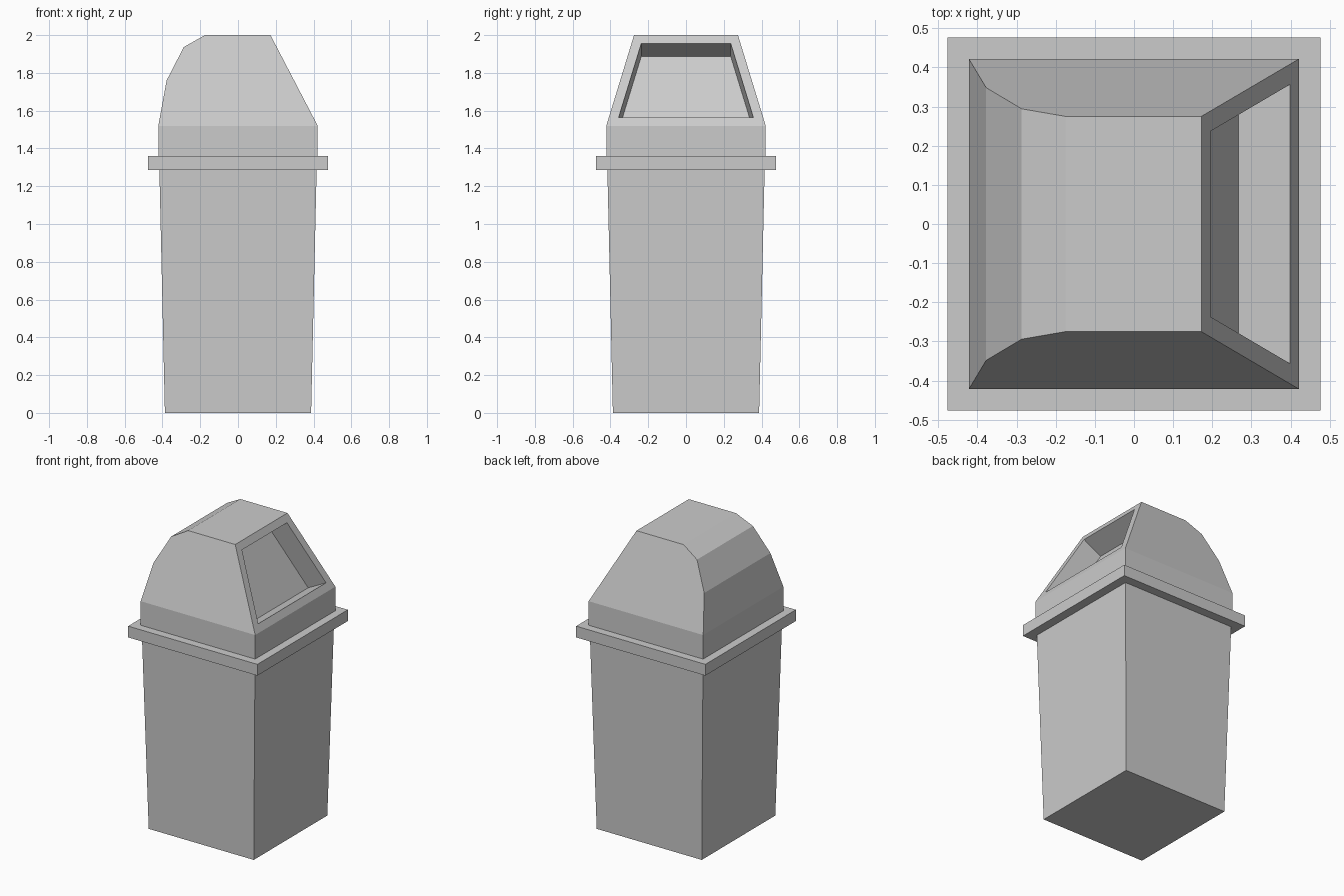
import bpy
import bmesh

cube = bpy.data.objects.get("Cube")
if cube:
    bpy.data.objects.remove(cube, do_unlink=True)

grey = bpy.data.materials.new("light_grey")
grey.use_nodes = True
grey.diffuse_color = (0.6, 0.6, 0.6, 1)
grey.node_tree.nodes["Principled BSDF"].inputs["Base Color"].default_value = (0.6, 0.6, 0.6, 1)


def finish(name, bm):
    mesh = bpy.data.meshes.new(name)
    bm.to_mesh(mesh)
    bm.free()
    mesh.materials.append(grey)
    obj = bpy.data.objects.new(name, mesh)
    bpy.context.collection.objects.link(obj)
    return obj


def tapered_box(name, z0, half0, z1, half1):
    """Square box whose half width changes from bottom to top."""
    bm = bmesh.new()
    bmesh.ops.create_cube(bm, size=2)
    for v in bm.verts:
        z, half = (z1, half1) if v.co.z > 0 else (z0, half0)
        v.co = (v.co.x * half, v.co.y * half, z)
    return finish(name, bm)


# Bin body and overhanging rim
tapered_box("bin_body", 0, 0.387, 1.32, 0.417)
tapered_box("rim", 1.285, 0.476, 1.36, 0.476)

# Hood: rounded back, flat top and sloped face on the +x side
SHOULDER, TOP = 1.52, 2.0
profile = [(-0.422, 1.34), (-0.422, SHOULDER), (-0.378, 1.76), (-0.287, 1.937),
           (-0.175, TOP), (0.172, TOP), (0.422, SHOULDER), (0.422, 1.34)]


def half_depth(z):
    return 0.422 - 0.147 * max(0, z - SHOULDER) / (TOP - SHOULDER)


bm = bmesh.new()
front = [bm.verts.new((x, -half_depth(z), z)) for x, z in profile]
back = [bm.verts.new((x, half_depth(z), z)) for x, z in profile]
count = len(profile)
strips = []
for i in range(count):
    j = (i + 1) % count
    strips.append(bm.faces.new((front[i], front[j], back[j], back[i])))
for side in (front, back):
    bm.faces.new((side[0], side[1], side[-2], side[-1]))
    bm.faces.new(side[1:-1])
bmesh.ops.recalc_face_normals(bm, faces=bm.faces[:])

# Recessed opening in the sloped face
slope = strips[5]
bmesh.ops.inset_region(bm, faces=[slope], thickness=0.05, use_even_offset=True)
inward = slope.normal * -0.148
panel = bmesh.ops.extrude_discrete_faces(bm, faces=[slope])["faces"][0]
bmesh.ops.translate(bm, verts=panel.verts[:], vec=inward)
finish("hood", bm)
